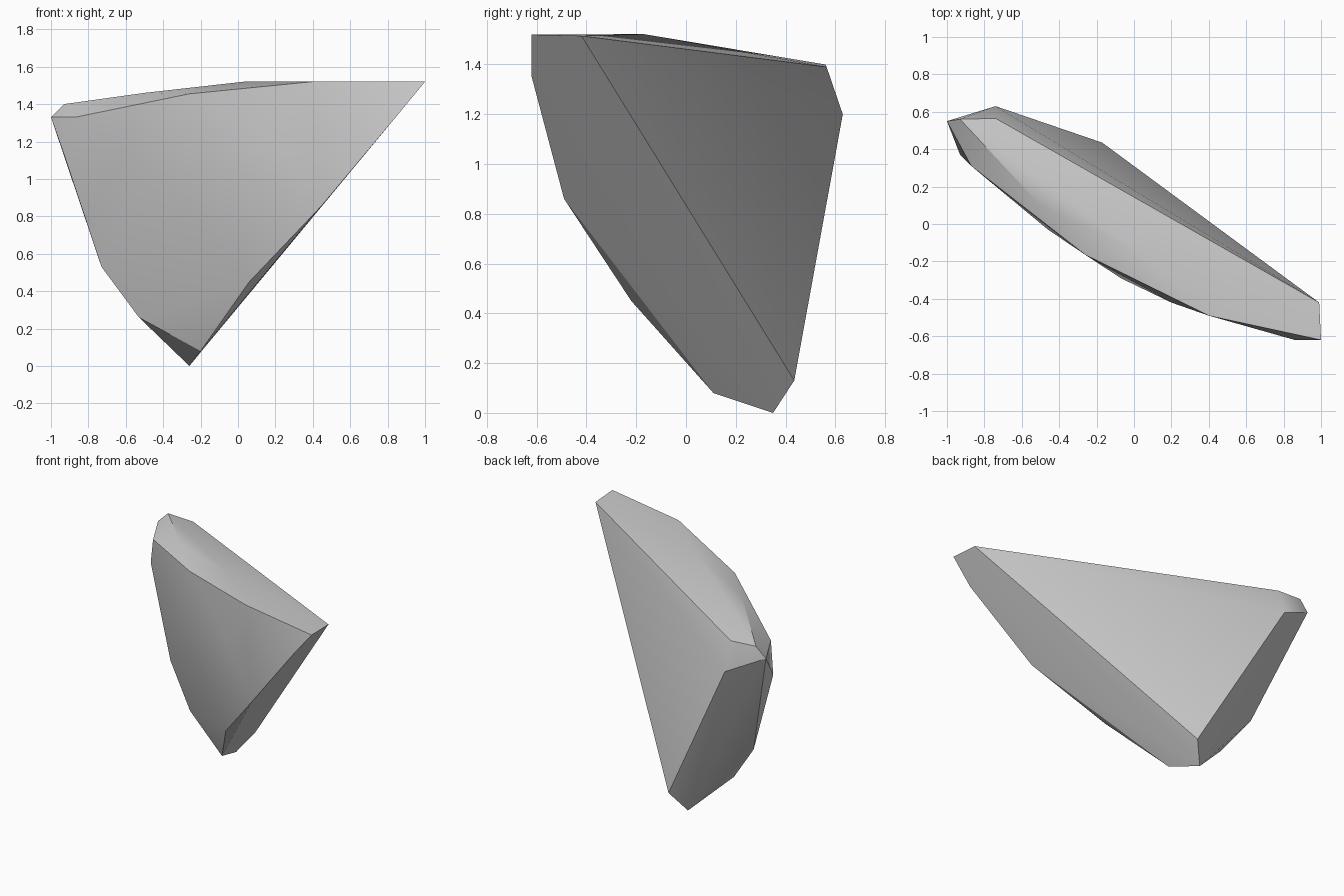
import bpy
import bmesh
import math

default_cube = bpy.data.objects.get("Cube")
if default_cube:
    bpy.data.objects.remove(default_cube, do_unlink=True)


def make_material(name, color):
    material = bpy.data.materials.new(name)
    material.use_nodes = True
    material.diffuse_color = color
    shader = material.node_tree.nodes["Principled BSDF"]
    shader.inputs["Base Color"].default_value = color
    shader.inputs["Roughness"].default_value = 0.9
    return material


def make_hull(name, corner_groups, material):
    """Wrap a tight convex skin around groups of chipped corners."""
    bm = bmesh.new()
    for group in corner_groups:
        for corner in group:
            bm.verts.new(corner)
    hull = bmesh.ops.convex_hull(bm, input=bm.verts[:])
    unused = [v for v in bm.verts if not v.link_faces]
    bmesh.ops.delete(bm, geom=unused, context="VERTS")
    bmesh.ops.recalc_face_normals(bm, faces=bm.faces[:])
    mesh = bpy.data.meshes.new(name)
    bm.to_mesh(mesh)
    bm.free()
    mesh.materials.append(material)
    obj = bpy.data.objects.new(name, mesh)
    bpy.context.collection.objects.link(obj)
    return obj


# Gently crowned top, from the high end to the low end
top_rim = [
    (1, -.62, 1.52), (.99, -.42, 1.515), (.4, -.49, 1.52), (.05, -.17, 1.522),
    (-.26, -.165, 1.455), (-.5, .1, 1.46), (-.93, .56, 1.4),
    (-.87, .31, 1.33), (-1, .55, 1.33),
]
# Swollen front side under the rim
belly = [(.2, -.42, 1.2), (-.07, -.29, 1.05), (-.46, -.03, 1.05), (-.93, .37, 1.13)]
# Chipped lower edge running down to the tip and up the other side
keel = [
    (.86, -.62, 1.35), (.45, -.49, .86), (.06, -.22, .45), (-.2, .11, .08),
    (-.26, .35, 0), (-.53, .23, .26), (-.73, .3, .53),
]
# Flat split face at the back
split_face = [(-.17, .435, .13), (-.74, .63, 1.2), (-.74, .565, 1.39)]

stone_grey = make_material("stone_grey", (.6, .6, .6, 1))
shard = make_hull("rock_shard", [top_rim, belly, keel, split_face], stone_grey)

# Smooth the worn surfaces and keep the broken edges sharp
bpy.ops.object.select_all(action="DESELECT")
shard.select_set(True)
bpy.context.view_layer.objects.active = shard
bpy.ops.object.shade_smooth_by_angle(angle=math.radians(30))
